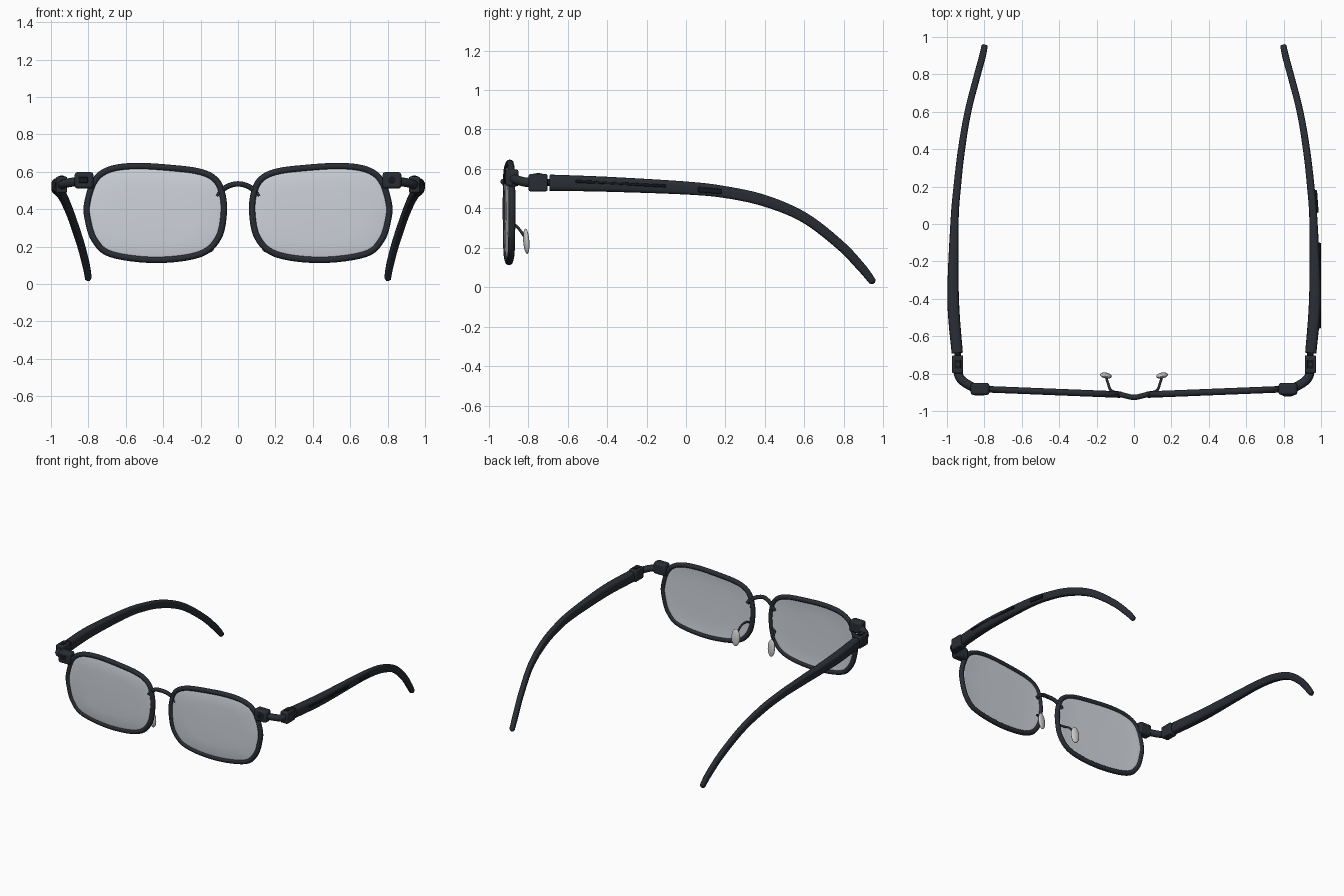
import bpy, bmesh, math
from mathutils import Vector

if "Cube" in bpy.data.objects:
    bpy.data.objects.remove(bpy.data.objects["Cube"])


def material(name, col):
    m = bpy.data.materials.new(name)
    m.diffuse_color = col
    m.use_nodes = True
    m.node_tree.nodes["Principled BSDF"].inputs["Base Color"].default_value = m.diffuse_color
    return m


FRAME = material("dark_frame", (0.022, 0.027, 0.035, 1))
BLACK = material("black_detail", (0.008, 0.009, 0.012, 1))
LENS = material("lens_tint", (0.62, 0.65, 0.70, 1))
PAD = material("pad_silicone", (0.6, 0.6, 0.58, 1))


def spline(pts, n, closed=False):
    """Catmull-Rom samples through points of any dimension."""
    out, k = [], len(pts)
    get = lambda i: Vector(pts[i % k] if closed else pts[min(max(i, 0), k - 1)])
    for i in range(k if closed else k - 1):
        a, b, c, d = (get(i + j) for j in (-1, 0, 1, 2))
        for s in range(n):
            t = s / n
            out.append(0.5 * (2 * b + (c - a) * t + (2 * a - 5 * b + 4 * c - d) * t * t
                              + (3 * b - a - 3 * c + d) * t ** 3))
    if not closed:
        out.append(get(k - 1))
    return out


def finish(ob, mat, angle=40):
    ob.data.materials.append(mat)
    bpy.ops.object.select_all(action='DESELECT')
    ob.select_set(True)
    bpy.context.view_layer.objects.active = ob
    bpy.ops.object.shade_smooth_by_angle(angle=math.radians(angle))
    return ob


def from_bmesh(name, bm, mat):
    bmesh.ops.recalc_face_normals(bm, faces=bm.faces)
    me = bpy.data.meshes.new(name)
    bm.to_mesh(me)
    bm.free()
    ob = bpy.data.objects.new(name, me)
    bpy.context.collection.objects.link(ob)
    return finish(ob, mat)


def loft(name, rings, mat):
    bm = bmesh.new()
    vs = [[bm.verts.new(p) for p in r] for r in rings]
    n = len(vs[0])
    for a, b in zip(vs, vs[1:]):
        for i in range(n):
            bm.faces.new((a[i], a[(i + 1) % n], b[(i + 1) % n], b[i]))
    bm.faces.new(vs[0])
    bm.faces.new(vs[-1])
    return from_bmesh(name, bm, mat)


def tube(name, pts, r, mat, closed=False):
    cu = bpy.data.curves.new(name, 'CURVE')
    cu.dimensions = '3D'
    cu.bevel_depth, cu.bevel_resolution, cu.use_fill_caps = r, 4, True
    sp = cu.splines.new('POLY')
    sp.points.add(len(pts) - 1)
    for p, v in zip(sp.points, pts):
        p.co = (*v, 1)
    sp.use_cyclic_u = closed
    ob = bpy.data.objects.new(name, cu)
    bpy.context.collection.objects.link(ob)
    bpy.ops.object.select_all(action='DESELECT')
    ob.select_set(True)
    bpy.context.view_layer.objects.active = ob
    bpy.ops.object.convert(target='MESH')
    return finish(bpy.context.object, mat)


def box(name, loc, size, mat, bevel=0.01, rot=(0, 0, 0)):
    bpy.ops.mesh.primitive_cube_add(size=1, location=loc, rotation=rot)
    ob = bpy.context.object
    ob.name = name
    ob.scale = size
    bpy.ops.object.transform_apply(location=False, rotation=False, scale=True)
    finish(ob, mat)
    m = ob.modifiers.new("bevel", 'BEVEL')
    m.width, m.segments = bevel, 2
    return ob


def disc(name, loc, r, h, mat, rot=(0, 0, 0)):
    bpy.ops.mesh.primitive_cylinder_add(vertices=24, radius=r, depth=h, location=loc, rotation=rot)
    bpy.context.object.name = name
    return finish(bpy.context.object, mat)


# outer outline of one rim (x, z)
OUT = [(.198, .615), (.33, .634), (.545, .647), (.695, .626), (.78, .56), (.823, .43),
       (.818, .337), (.78, .225), (.684, .144), (.438, .112), (.198, .144), (.09, .24),
       (.059, .39), (.075, .51), (.118, .577)]
flat = spline(OUT, 6, True)
n = len(flat)
edge = []
for i, p in enumerate(flat):      # inset by the rim radius
    t = (flat[(i + 1) % n] - flat[i - 1]).normalized()
    edge.append(p + Vector((t.y, -t.x)) * 0.017)
CEN = Vector((.44, .38))
front_y = lambda x: -.915 + .04 * x

# temple stations: x, y, z, half width, half height
TEMPLE = [(.945, -.69, .53, .03, .041), (.967, -.4, .522, .031, .038), (.96, 0, .503, .022, .033),
          (.945, .2, .482, .02, .03), (.922, .4, .438, .019, .029), (.888, .6, .353, .018, .026),
          (.842, .78, .215, .018, .024), (.812, .89, .10, .018, .022), (.80, .945, .03, .017, .018)]

for s, side in ((1, "right"), (-1, "left")):
    # rim
    tube("rim_" + side, [(s * p.x, front_y(p.x), p.y) for p in edge], .0175, FRAME, True)

    # lens with a slight dome
    rings = []
    for k, dy in ((.25, .002), (.6, .003), (.9, .005), (.96, .007), (1, .004),
                  (1, -.004), (.96, -.007), (.9, -.011), (.6, -.014), (.25, -.016)):
        ring = []
        for p in edge:
            q = CEN + (p - CEN) * k
            ring.append((s * q.x, front_y(q.x) + dy, q.y))
        rings.append(ring)
    loft("lens_" + side, rings, LENS)

    # nose pad on a thin wire
    wire = spline([(.075, -.905, .335), (.122, -.89, .325), (.138, -.855, .305), (.15, -.815, .25)], 6)
    tube("pad_wire_" + side, [(s * p.x, p.y, p.z) for p in wire], .007, FRAME)
    bpy.ops.mesh.primitive_uv_sphere_add(segments=24, ring_count=14, location=(s * .15, -.81, .233),
                                         rotation=(math.radians(4), 0, s * math.radians(10)))
    pad = bpy.context.object
    pad.name = "nose_pad_" + side
    pad.scale = (.032, .015, .064)
    finish(pad, PAD)

    # corner block, elbow and hinge block
    box("corner_block_" + side, (s * .823, -.882, .554), (.1, .066, .088), FRAME, .014)
    elbow = spline([(.85, -.878, .55), (.905, -.848, .541), (.935, -.815, .533), (.942, -.77, .53)], 6)
    tube("elbow_" + side, [(s * p.x, p.y, p.z) for p in elbow], .024, FRAME)
    box("hinge_block_" + side, (s * .943, -.75, .53), (.06, .096, .087), FRAME, .008)
    box("hinge_plate_" + side, (s * .943, -.75, .574), (.034, .045, .004), BLACK, .001)
    disc("hinge_screw_" + side, (s * .943, -.75, .575), .009, .008, FRAME)
    disc("hinge_pin_" + side, (s * .943, -.70, .53), .018, .04, BLACK, (math.pi / 2, 0, 0))

    # temple arm, lofted from rounded sections
    st = spline(TEMPLE, 6)
    st.append(st[-1] + Vector((-.002, .006, -.01, -.009, -.009)))
    rings = []
    for i, c in enumerate(st):
        a, b = st[max(i - 1, 0)], st[min(i + 1, len(st) - 1)]
        t = Vector((b[0] - a[0], b[1] - a[1], b[2] - a[2])).normalized()
        u = t.cross(Vector((0, 0, 1))).normalized()
        v = u.cross(t)
        ring = []
        for j in range(24):
            g = math.tau * j / 24
            cx, cz = math.cos(g), math.sin(g)
            f = .6
            q = Vector(c[:3]) + u * c[3] * math.copysign(abs(cx) ** f, cx) \
                + v * c[4] * math.copysign(abs(cz) ** f, cz)
            ring.append((s * q.x, q.y, q.z))
        rings.append(ring)
    loft("temple_" + side, rings, FRAME)

# bridge
arch = spline([(-.115, -.908, .47), (-.092, -.908, .497), (-.05, -.917, .524), (0, -.927, .535),
               (.05, -.917, .524), (.092, -.908, .497), (.115, -.908, .47)], 6)
tube("bridge", arch, .0145, FRAME)

# camera ring on the right corner, window on the left corner
disc("camera_ring", (.823, -.916, .554), .03, .008, FRAME, (math.pi / 2, 0, 0))
disc("camera_glass", (.823, -.918, .554), .02, .008, BLACK, (math.pi / 2, 0, 0))
box("sensor_window", (-.828, -.915, .556), (.05, .006, .03), BLACK, .002)

# touch strip and button on the right temple
box("touch_strip", (.986, -.33, .525), (.026, .46, .014), BLACK, .004, (math.radians(-3), 0, 0))
box("side_button", (.968, .12, .49), (.03, .12, .026), BLACK, .004,
    (math.radians(-5), 0, math.radians(4)))
